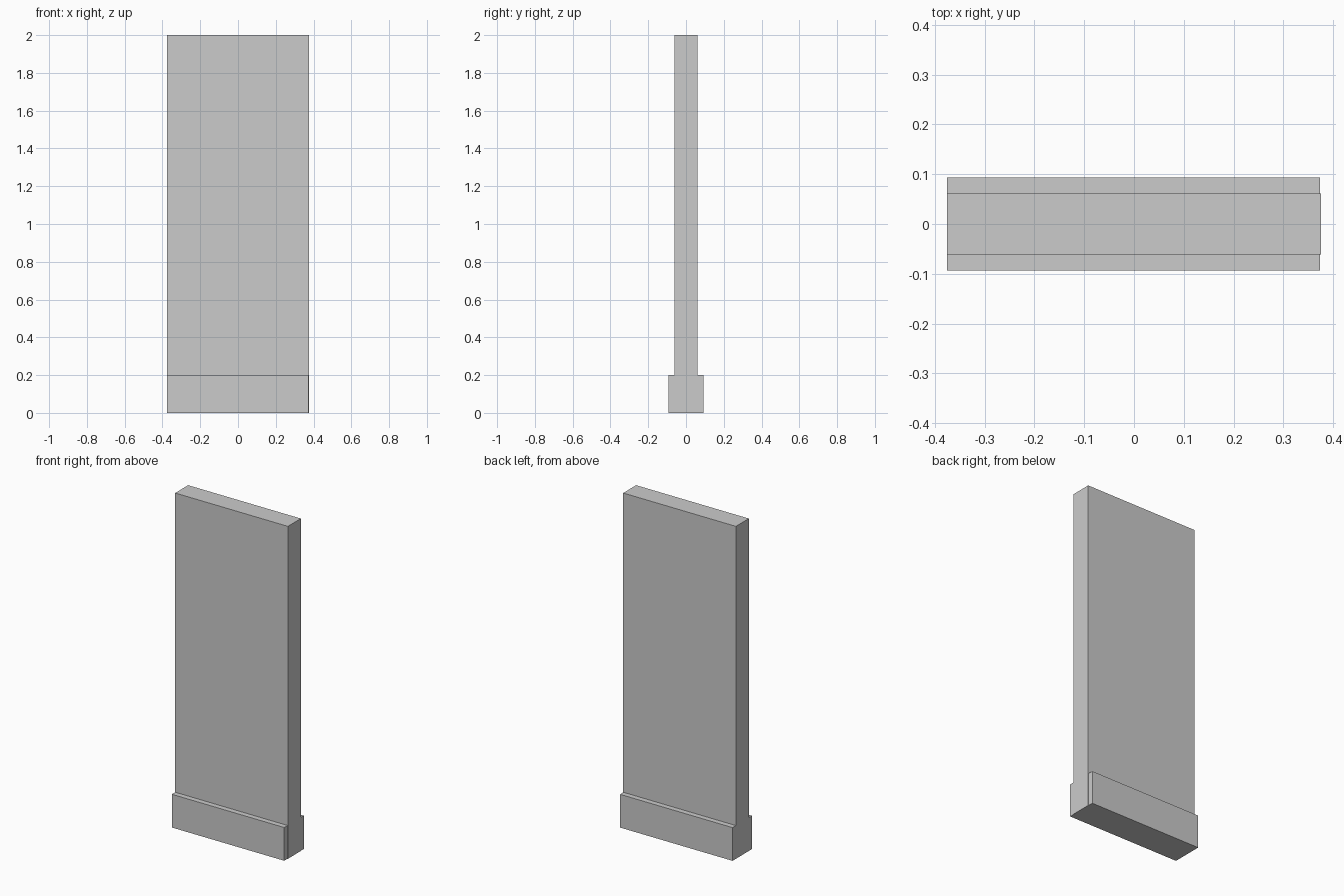
import bpy
import bmesh

if "Cube" in bpy.data.objects:
    bpy.data.objects.remove(bpy.data.objects["Cube"])


def box(name, x0, x1, y0, y1, z0, z1):
    """Axis-aligned box between the given limits."""
    bm = bmesh.new()
    bmesh.ops.create_cube(bm, size=1.0)
    for v in bm.verts:
        v.co = (x0 if v.co.x < 0 else x1,
                y0 if v.co.y < 0 else y1,
                z0 if v.co.z < 0 else z1)
    mesh = bpy.data.meshes.new(name)
    bm.to_mesh(mesh)
    bm.free()
    obj = bpy.data.objects.new(name, mesh)
    bpy.context.collection.objects.link(obj)
    return obj


# Upright slab, running down through the plinth
box("wall_panel", -0.375, 0.375, -0.0615, 0.0615, 0.0, 2.0)

# Thicker plinth, set a hair back from the slab on the right end
box("base_plinth", -0.375, 0.373, -0.0935, 0.0935, 0.0, 0.2)
